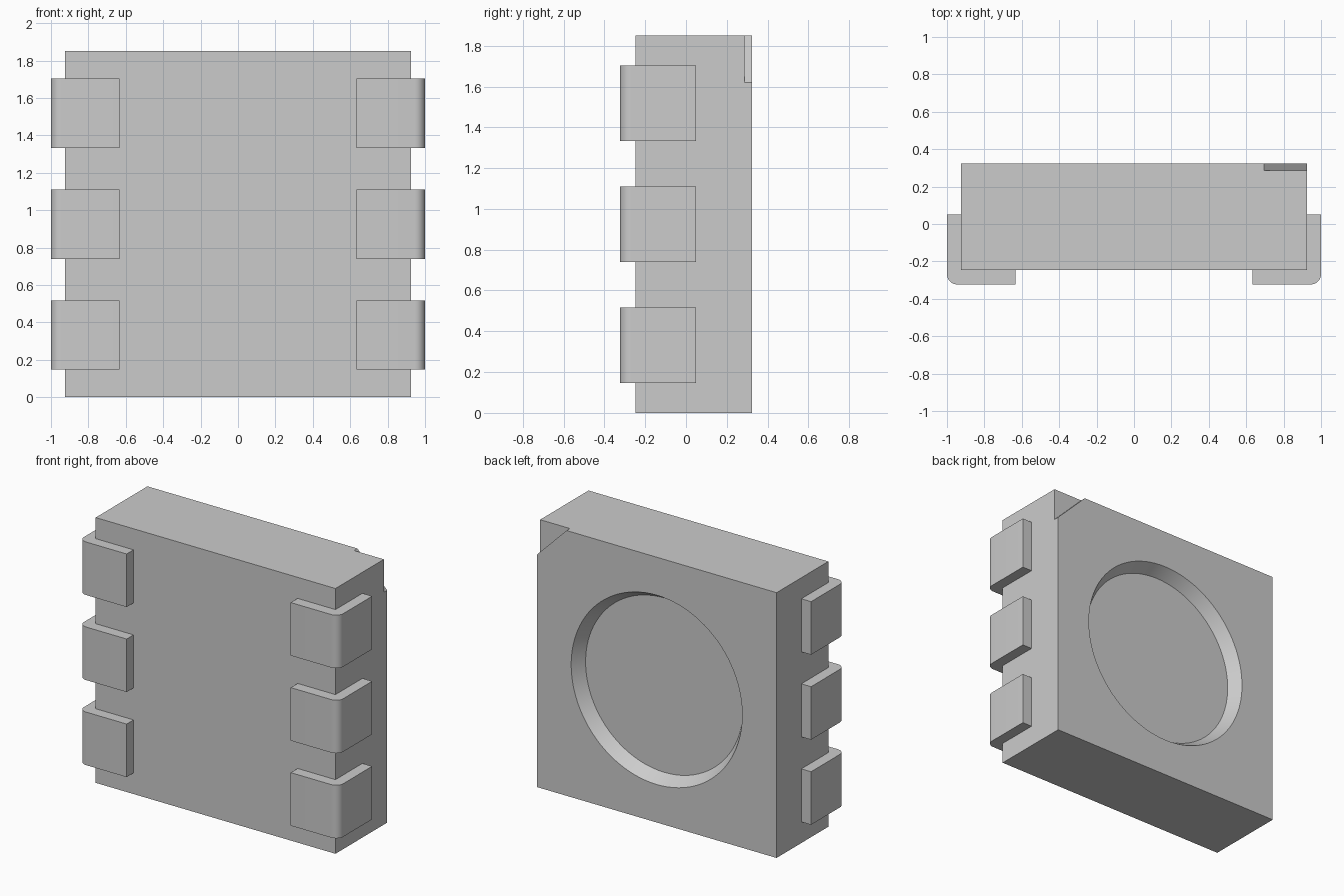
import bpy, bmesh, math
from mathutils import Matrix, Vector

cube = bpy.data.objects.get("Cube")
if cube:
    bpy.data.objects.remove(cube, do_unlink=True)

grey = bpy.data.materials.new("plain grey")
grey.use_nodes = True
COLOUR = (0.6, 0.6, 0.6, 1)
grey.diffuse_color = COLOUR
grey.node_tree.nodes["Principled BSDF"].inputs["Base Color"].default_value = COLOUR

HALF, HEIGHT = 0.925, 1.85          # body half width and height
FRONT, BACK = -0.247, 0.323         # body faces
OUT, PAD_FRONT, PAD_BACK = 1.0, -0.323, 0.05


def add_object(name, bm):
    bmesh.ops.recalc_face_normals(bm, faces=bm.faces)
    mesh = bpy.data.meshes.new(name)
    bm.to_mesh(mesh)
    bm.free()
    mesh.materials.append(grey)
    obj = bpy.data.objects.new(name, mesh)
    bpy.context.collection.objects.link(obj)
    return obj


def prism(name, outline, direction):
    """Extrude a flat outline along a direction."""
    bm = bmesh.new()
    face = bm.faces.new([bm.verts.new(p) for p in outline])
    moved = bmesh.ops.extrude_face_region(bm, geom=[face])["geom"]
    verts = [v for v in moved if isinstance(v, bmesh.types.BMVert)]
    bmesh.ops.translate(bm, verts=verts, vec=Vector(direction))
    return add_object(name, bm)


def smooth(obj):
    bpy.ops.object.select_all(action="DESELECT")
    obj.select_set(True)
    bpy.context.view_layer.objects.active = obj
    bpy.ops.object.shade_smooth_by_angle(angle=math.radians(30))


def cut(obj, cutter):
    mod = obj.modifiers.new("cut", "BOOLEAN")
    mod.operation, mod.solver, mod.object = "DIFFERENCE", "EXACT", cutter
    bpy.context.view_layer.objects.active = obj
    bpy.ops.object.modifier_apply(modifier=mod.name)
    bpy.data.objects.remove(cutter, do_unlink=True)


# Body block
body = prism("body", [(-HALF, FRONT, 0), (HALF, FRONT, 0), (HALF, FRONT, HEIGHT),
                      (-HALF, FRONT, HEIGHT)], (0, BACK - FRONT, 0))

# Shallow triangular notch in one upper back corner
e, leg = 0.1, 0.23
notch = prism("notch_cutter", [(HALF - leg - e, BACK - 0.037, HEIGHT + e),
                               (HALF + e, BACK - 0.037, HEIGHT + e),
                               (HALF + e, BACK - 0.037, HEIGHT - leg - e)], (0, e, 0))
cut(body, notch)

# Tapered round recess in the back
DEPTH, FLOOR_R, RIM_R = 0.085, 0.608, 0.66
bm = bmesh.new()
bmesh.ops.create_cone(bm, cap_ends=True, segments=96, depth=2 * DEPTH,
                      radius1=FLOOR_R, radius2=2 * RIM_R - FLOOR_R,
                      matrix=Matrix.Translation((0, BACK, HEIGHT / 2))
                      @ Matrix.Rotation(-math.pi / 2, 4, "X"))
cut(body, add_object("recess_cutter", bm))
smooth(body)

# Wrapped contact pads, three on each side, with a rounded outer corner
R, PAD_H = 0.055, 0.37
profile = [(HALF, PAD_BACK), (HALF, FRONT), (0.633, FRONT), (0.633, PAD_FRONT)]
for i in range(9):
    a = math.radians(-90 + 90 * i / 8)
    profile.append((OUT - R + R * math.cos(a), PAD_FRONT + R + R * math.sin(a)))
profile.append((OUT, PAD_BACK))

for side, sign in (("left", 1), ("right", -1)):
    for row, level in enumerate(("lower", "middle", "upper")):
        z = HEIGHT / 2 + (row - 1) * 0.593 - PAD_H / 2
        pad = prism(f"{level}_{side}_pad", [(sign * x, y, z) for x, y in profile],
                    (0, 0, PAD_H))
        smooth(pad)
